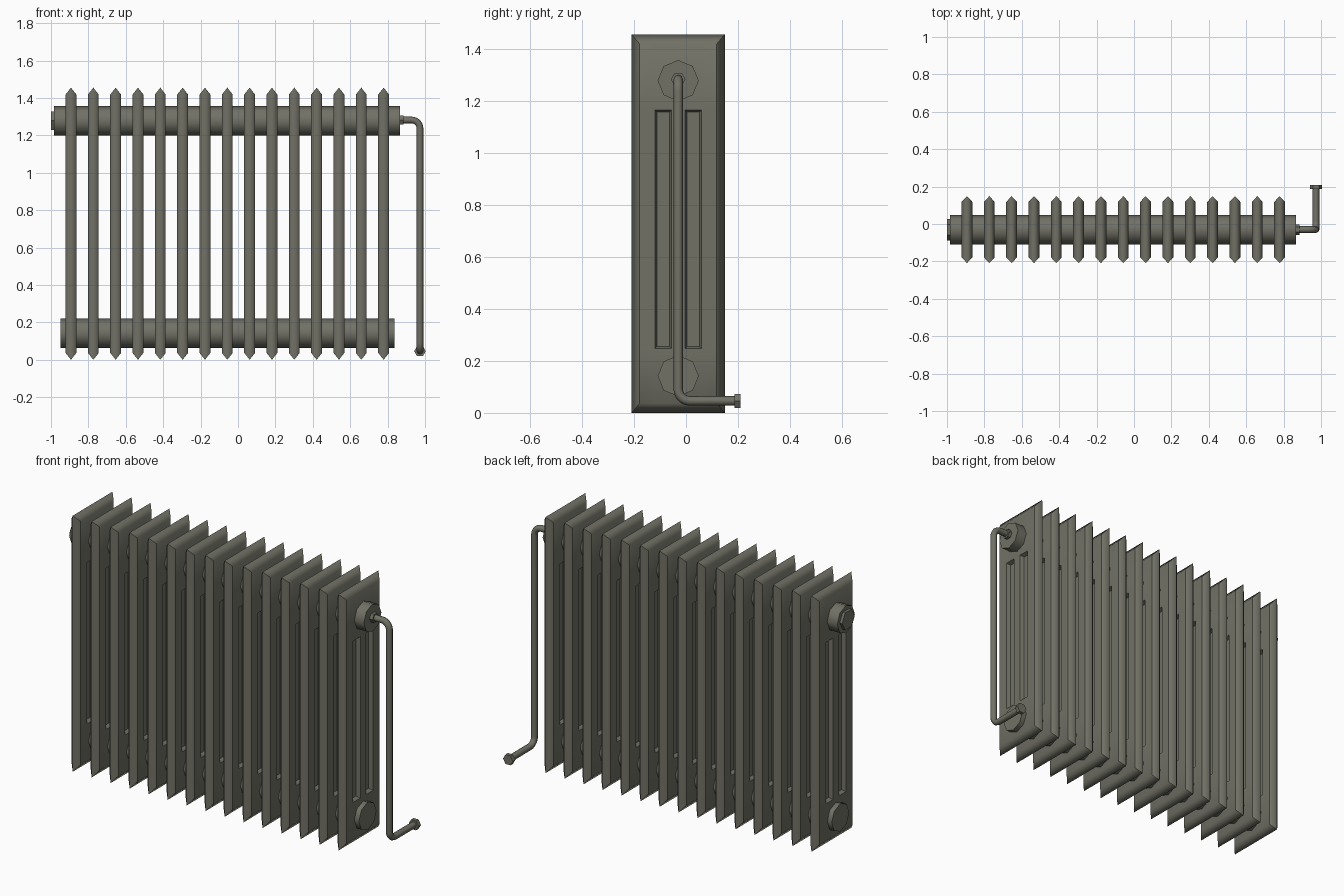
import bpy, bmesh, math
from mathutils import Vector

if "Cube" in bpy.data.objects:
    bpy.data.objects.remove(bpy.data.objects["Cube"])

mat = bpy.data.materials.new("grey_iron")
mat.diffuse_color = (0.165, 0.165, 0.133, 1)
mat.use_nodes = True
mat.node_tree.nodes["Principled BSDF"].inputs["Base Color"].default_value = mat.diffuse_color
YC = -0.03  # depth centre of the radiator body


def finish(ob, angle=40):
    ob.data.materials.append(mat)
    bpy.ops.object.select_all(action='DESELECT')
    ob.select_set(True)
    bpy.context.view_layer.objects.active = ob
    bpy.ops.object.shade_smooth_by_angle(angle=math.radians(angle))
    return ob


def prism(name, a, b, r, sides, turn=0.0, angle=50):
    """Cylinder from a to b."""
    a, b = Vector(a), Vector(b)
    bpy.ops.mesh.primitive_cylinder_add(vertices=sides, radius=r, depth=(b - a).length)
    ob = bpy.context.object
    ob.name = name
    rot = (b - a).to_track_quat('Z', 'Y').to_matrix().to_4x4()
    rot.translation = (a + b) / 2
    for v in ob.data.vertices:
        c, s = math.cos(turn), math.sin(turn)
        x, y, z = v.co
        v.co = rot @ Vector((c * x - s * y, s * x + c * y, z))
    return finish(ob, angle)


# Fin: half built as a grid, slots recessed, rim drawn out to a ridge, mirrored and arrayed
X0, STEP, HALF = -0.893, 0.1194, 0.029
ys = [-0.178, -0.12, -0.055, -0.004, 0.06, 0.118]
zs = [0.037, 0.247, 1.164, 1.418]
bm = bmesh.new()
grid = [[bm.verts.new((HALF, y, z)) for z in zs] for y in ys]
slots = []
for i in range(5):
    for j in range(3):
        f = bm.faces.new((grid[i][j], grid[i + 1][j], grid[i + 1][j + 1], grid[i][j + 1]))
        if j == 1 and i in (1, 3):
            slots.append(f)
rim = [e for e in bm.edges if e.is_boundary]
new = bmesh.ops.extrude_edge_only(bm, edges=rim)["geom"]
for v in [g for g in new if isinstance(g, bmesh.types.BMVert)]:
    x, y, z = v.co
    y += -0.031 if y == v.co.y and y < -0.17 else (0.031 if y > 0.11 else 0)
    z += -0.037 if z < 0.05 else (0.037 if z > 1.4 else 0)
    v.co = (0, y, z)
bmesh.ops.inset_individual(bm, faces=slots, thickness=0.012)
for f in slots:
    for v in f.verts:
        v.co.x = 0.007
bmesh.ops.recalc_face_normals(bm, faces=bm.faces)
bm.normal_update()
if sum(f.normal.x * f.calc_area() for f in bm.faces) < 0:
    bmesh.ops.reverse_faces(bm, faces=bm.faces)
me = bpy.data.meshes.new("fins")
bm.to_mesh(me)
bm.free()
fins = bpy.data.objects.new("fins", me)
bpy.context.collection.objects.link(fins)
fins.location.x = X0
finish(fins, 42)
mi = fins.modifiers.new("mirror", 'MIRROR')
mi.use_axis = (True, False, False)
ar = fins.modifiers.new("array", 'ARRAY')
ar.count = 15
ar.use_relative_offset = False
ar.use_constant_offset = True
ar.constant_offset_displace = (STEP, 0, 0)

# Header pipes
prism("top_header", (-0.985, YC, 1.277), (0.867, YC, 1.277), 0.079, 8)
prism("bottom_header", (-0.95, YC, 0.142), (0.836, YC, 0.142), 0.079, 8)

# Plug on the left end and nut on the right end
prism("end_plug", (-1.0, YC, 1.279), (-0.97, YC, 1.279), 0.057, 6, math.pi / 2, 20)
prism("inlet_nut", (0.86, YC, 1.282), (0.886, YC, 1.282), 0.028, 6, math.pi / 2, 20)

# Supply pipe with rounded bends
PX, PZ = 0.973, 0.046
path = [Vector(p) for p in ((0.87, YC, 1.282), (PX, YC, 1.282), (PX, YC, PZ), (PX, 0.195, PZ))]
pts = [path[0]]
for k in (1, 2):
    c, r = path[k], 0.045
    u = (path[k - 1] - c).normalized()
    w = (path[k + 1] - c).normalized()
    for n in range(7):
        t = n / 6 * math.pi / 2
        pts.append(c + u * r * (1 - math.sin(t)) + w * r * (1 - math.cos(t)))
pts.append(path[3])
cu = bpy.data.curves.new("supply_pipe", 'CURVE')
cu.dimensions = '3D'
cu.bevel_depth = 0.018
cu.bevel_resolution = 2
cu.use_fill_caps = True
sp = cu.splines.new('POLY')
sp.points.add(len(pts) - 1)
for p, co in zip(sp.points, pts):
    p.co = (*co, 1)
sp.use_smooth = True
pipe = bpy.data.objects.new("supply_pipe", cu)
bpy.context.collection.objects.link(pipe)
cu.materials.append(mat)

# Hex nut at the wall end of the pipe
prism("wall_nut", (PX, 0.187, PZ), (PX, 0.209, PZ), 0.031, 6, math.pi / 2, 20)
